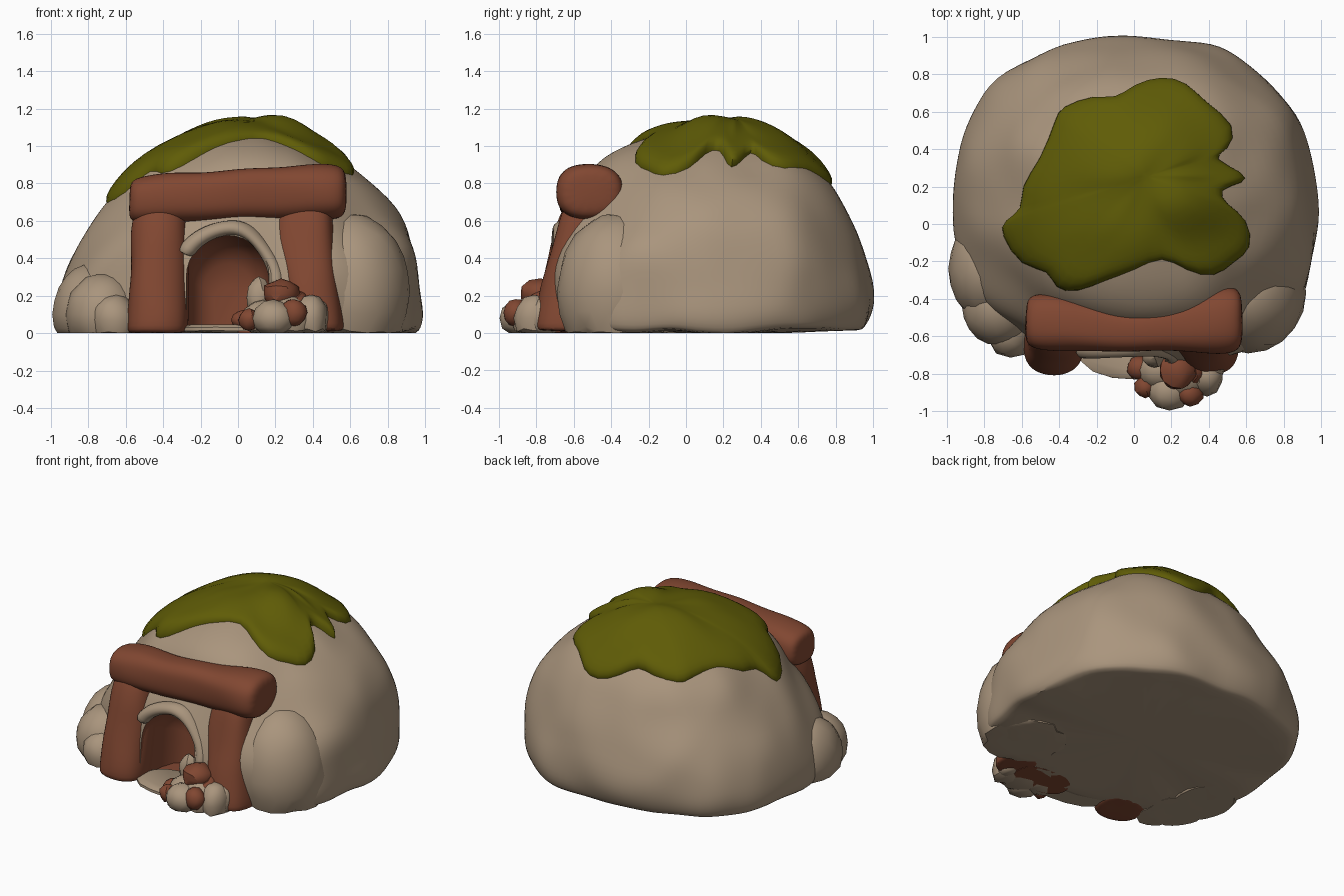
import bpy, bmesh, math, random
from mathutils import Vector, noise
from mathutils.bvhtree import BVHTree

random.seed(4)
cube = bpy.data.objects.get("Cube")
if cube:
    bpy.data.objects.remove(cube, do_unlink=True)


def material(name, rgb):
    m = bpy.data.materials.new(name)
    m.use_nodes = True
    m.diffuse_color = (*rgb, 1)
    m.node_tree.nodes["Principled BSDF"].inputs["Base Color"].default_value = (*rgb, 1)
    return m


STONE = material("tan stone", (0.40, 0.30, 0.205))
CLAY = material("red brown clay", (0.22, 0.063, 0.031))
MOSS = material("olive moss", (0.115, 0.107, 0.002))


def activate(ob):
    bpy.ops.object.select_all(action='DESELECT')
    ob.select_set(True)
    bpy.context.view_layer.objects.active = ob


def finish(name, bm, mats, levels=0, rough=0.0, angle=40):
    """Turn a bmesh into a named object, smoothed and roughened."""
    bmesh.ops.recalc_face_normals(bm, faces=bm.faces)
    me = bpy.data.meshes.new(name)
    bm.to_mesh(me)
    bm.free()
    ob = bpy.data.objects.new(name, me)
    bpy.context.collection.objects.link(ob)
    for m in mats:
        me.materials.append(m)
    activate(ob)
    if levels:
        ob.modifiers.new("smooth", 'SUBSURF').levels = levels
        bpy.ops.object.modifier_apply(modifier="smooth")
    for v in ob.data.vertices:
        v.co += noise.noise_vector(v.co * 3.2) * rough
        v.co.z = max(v.co.z, 0)
    bpy.ops.object.shade_smooth_by_angle(angle=math.radians(angle))
    return ob


def loft(rings):
    """Skin a list of closed rings of points and cap both ends."""
    bm = bmesh.new()
    loops = [[bm.verts.new(p) for p in ring] for ring in rings]
    n = len(loops[0])
    for a, b in zip(loops, loops[1:]):
        for i in range(n):
            j = (i + 1) % n
            bm.faces.new((a[i], a[j], b[j], b[i]))
    bm.faces.new(loops[0][::-1])
    bm.faces.new(loops[-1])
    return bm


def oval(n, powers):
    """Unit superellipse points with one power per quadrant."""
    for i in range(n):
        a = 2 * math.pi * (i + 0.5) / n
        c, s = math.cos(a), math.sin(a)
        power = powers[4 * i // n]
        r = (abs(c) ** power + abs(s) ** power) ** (-1 / power)
        yield c * r, s * r


def stone(name, centre, size, mat, detail=2, jitter=0.12, angle=35):
    bm = bmesh.new()
    bmesh.ops.create_icosphere(bm, subdivisions=detail, radius=1)
    for v in bm.verts:
        v.co *= 1 + random.uniform(-jitter, jitter)
        v.co = Vector(centre) + Vector(c * s for c, s in zip(v.co, size))
    return finish(name, bm, [mat], angle=angle)


# Main rock mound: height, then left, right, front and back limits
CX, CY = 0.1, 0.1
levels = [(0, -.90, .92, -.66, .91), (0.015, -.95, .96, -.71, .96),
          (.12, -.97, .99, -.74, 1.0), (.27, -.94, .97, -.75, 1.0),
          (.45, -.86, .945, -.71, .945), (.63, -.76, .90, -.63, .875),
          (.81, -.64, .71, -.55, .79), (.94, -.48, .53, -.46, .65),
          (1.03, -.28, .37, -.23, .50), (1.09, -.04, .24, 0, .32)]
rings = []
for z, x0, x1, y0, y1 in levels:
    powers = (2.25, 2.8, 2.5, 3.0) if z < .5 else (2.25, 2.6, 2.2, 1.9)
    rings.append([(CX + u * (x1 - CX if u > 0 else CX - x0),
                   CY + v * (y1 - CY if v > 0 else CY - y0), z)
                  for u, v in oval(28, powers)])
mound = finish("rock_mound", loft(rings), [STONE, CLAY], 2, 0.025)
bm = bmesh.new()
bm.from_mesh(mound.data)
surface = BVHTree.FromBMesh(bm)
bm.free()

# Arched cave hollowed from the front, with a rounded clay lining
MID = -.055
rings = []
for y, half, top in [(-1.1, .225, .53), (-.6, .22, .52), (-.48, .21, .50),
                     (-.39, .18, .45), (-.34, .13, .37), (-.32, .07, .25)]:
    arc = [(MID + half * math.cos(math.pi * i / 16), y,
            top - half + half * math.sin(math.pi * i / 16)) for i in range(17)]
    rings.append([(MID + half, y, .02)] + arc + [(MID - half, y, .02)])
bm = loft(rings)
for f in bm.faces:
    f.material_index = 1
cutter = finish("cave_cutter", bm, [STONE, CLAY])
cutter.hide_render = True
activate(mound)
cut = mound.modifiers.new("cave", 'BOOLEAN')
cut.operation = 'DIFFERENCE'
cut.solver = 'EXACT'
cut.object = cutter
bpy.ops.object.modifier_apply(modifier="cave")
bpy.data.objects.remove(cutter, do_unlink=True)
bpy.ops.object.shade_smooth_by_angle(angle=math.radians(50))

# Stone lip around the cave mouth
rings = []
for i in range(15):
    a = math.pi * (i / 14 * 0.92 - 0.06)
    out = Vector((math.cos(a), 0.2 * math.sin(a), math.sin(a)))
    centre = Vector((MID, -.70, .30)) + out * .25
    rings.append([centre + out * u * .045 + Vector((0, v * .055, 0))
                  for u, v in oval(8, (2.5,) * 4)])
finish("cave_lip", loft(rings), [STONE], 1, 0.03)

# Boulders bulging from both front corners
stone("left_boulder", (.61, -.37, .22), (.31, .32, .42), STONE, 3, 0.015)
stone("right_boulder", (-.78, -.24, .10), (.21, .28, .27), STONE, 3, 0.015)
stone("right_middle_rock", (-.72, -.44, .10), (.20, .21, .22), STONE, 3, 0.015)
stone("right_foot_rock", (-.66, -.57, .07), (.13, .15, .15), STONE, 2, 0.05)


# Door posts: height, centre x, centre y, half widths
def post(name, stations):
    rings = [[(x + u * rx, y + v * ry, z) for u, v in oval(12, (3,) * 4)]
             for z, x, y, rx, ry in stations]
    return finish(name, loft(rings), [CLAY], 2, 0.02)


post("right_post", [(0, -.43, -.65, .15, .14), (.015, -.43, -.65, .17, .165),
                    (.2, -.425, -.63, .165, .165), (.42, -.42, -.58, .155, .16),
                    (.6, -.415, -.53, .15, .15), (.75, -.41, -.49, .13, .13)])
post("left_post", [(0, .44, -.65, .11, .14), (.015, .44, -.65, .13, .165),
                   (.2, .39, -.63, .15, .165), (.42, .35, -.58, .16, .16),
                   (.6, .35, -.53, .16, .15), (.75, .36, -.49, .14, .13)])

# Lintel: x, centre y, centre z, half depth, half height
beam = [(-.585, -.515, .71, .10, .08), (-.56, -.515, .71, .15, .125),
        (-.42, -.52, .72, .16, .135), (-.2, -.55, .73, .13, .135),
        (0, -.575, .74, .11, .135), (.2, -.55, .745, .135, .14),
        (.42, -.515, .75, .175, .15), (.55, -.51, .75, .175, .15),
        (.59, -.51, .75, .12, .10)]
rings = [[(x, y + u * ry, z + v * rz) for u, v in oval(16, (3,) * 4)]
         for x, y, z, ry, rz in beam]
finish("lintel", loft(rings), [CLAY], 2, 0.015)

# Moss cap draped over the mound inside a ragged outline
outline = [(.15, .78), (.28, .75), (.38, .65), (.53, .53), (.5, .4), (.43, .35),
           (.58, .27), (.58, .22), (.46, .18), (.5, .1), (.6, .02), (.62, -.13),
           (.53, -.2), (.43, -.28), (.28, -.25), (.15, -.18), (0, -.25),
           (-.15, -.3), (-.3, -.36), (-.42, -.34), (-.46, -.25), (-.6, -.22),
           (-.7, -.06), (-.69, .01), (-.6, .08), (-.6, .2), (-.5, .35),
           (-.42, .55), (-.38, .62), (-.22, .68), (-.1, .67), (0, .74)]
outline = [Vector(p) for p in outline]
hub = Vector((.08, .25))


def drape(x, y, lift):
    hit, normal, _, _ = surface.ray_cast(Vector((x, y, 3)), Vector((0, 0, -1)))
    return hit + normal * lift


# sharpen the corners so they survive smoothing
ragged = [p + 0.3 * (p - (outline[i - 1] + outline[(i + 1) % len(outline)]) / 2)
          for i, p in enumerate(outline)]
rings = []
for t, lift in [(1.01, -.05), (1.005, -.01), (.98, .03), (.9, .05), (.78, .05),
                (.62, .05), (.45, .06), (.3, .075), (.15, .08), (.05, .08)]:
    ring = []
    for p in ragged:
        q = hub + (p - hub) * t
        bump = 0.03 * noise.noise(Vector((q.x * 5, q.y * 5, 2))) if t < .95 else 0
        ring.append(drape(q.x, q.y, lift + bump))
    rings.append(ring)
bm = loft(rings)
# drop the hidden underside
bmesh.ops.delete(bm, geom=[f for f in bm.faces if len(f.verts) > 4
                           and f.calc_area() > 0.1], context='FACES_ONLY')
finish("moss_cap", bm, [MOSS], 1, 0.0, 60)


# Doorstep slab, and the clay bed showing beneath it
def slab(name, x, y, width, depth, heights, mat):
    rings = [[(x + u * width * s, y + v * depth * s, z) for u, v in oval(20, (2.6,) * 4)]
             for z, s in heights]
    return finish(name, loft(rings), [mat], 0, 0.01)


slab("doorstep", .06, -.65, .36, .18, [(.012, 1), (.03, 1), (.045, .9)], STONE)
slab("clay_bed", .20, -.68, .20, .13, [(0, 1), (.02, 1)], CLAY)

# Pile of loose stones beside the door
pile = [((.23, -.78, .21), (.10, .11, .08), CLAY), ((.03, -.77, .07), (.07, .065, .055), CLAY),
        ((.30, -.91, .11), (.07, .065, .075), CLAY), ((.06, -.87, .07), (.06, .06, .06), CLAY),
        ((.19, -.89, .08), (.12, .11, .10), STONE), ((.39, -.81, .08), (.09, .11, .13), STONE),
        ((.27, -.80, .08), (.15, .14, .13), STONE), ((.11, -.71, .19), (.065, .06, .11), STONE),
        ((.14, -.78, .07), (.12, .11, .11), STONE), ((.33, -.78, .15), (.05, .08, .07), CLAY),
        ((.43, -.75, .08), (.06, .09, .12), STONE)]
for i, (centre, size, mat) in enumerate(pile):
    stone(f"loose_stone_{i + 1}", centre, size, mat, 2, 0.07 if mat == CLAY else 0.05)
